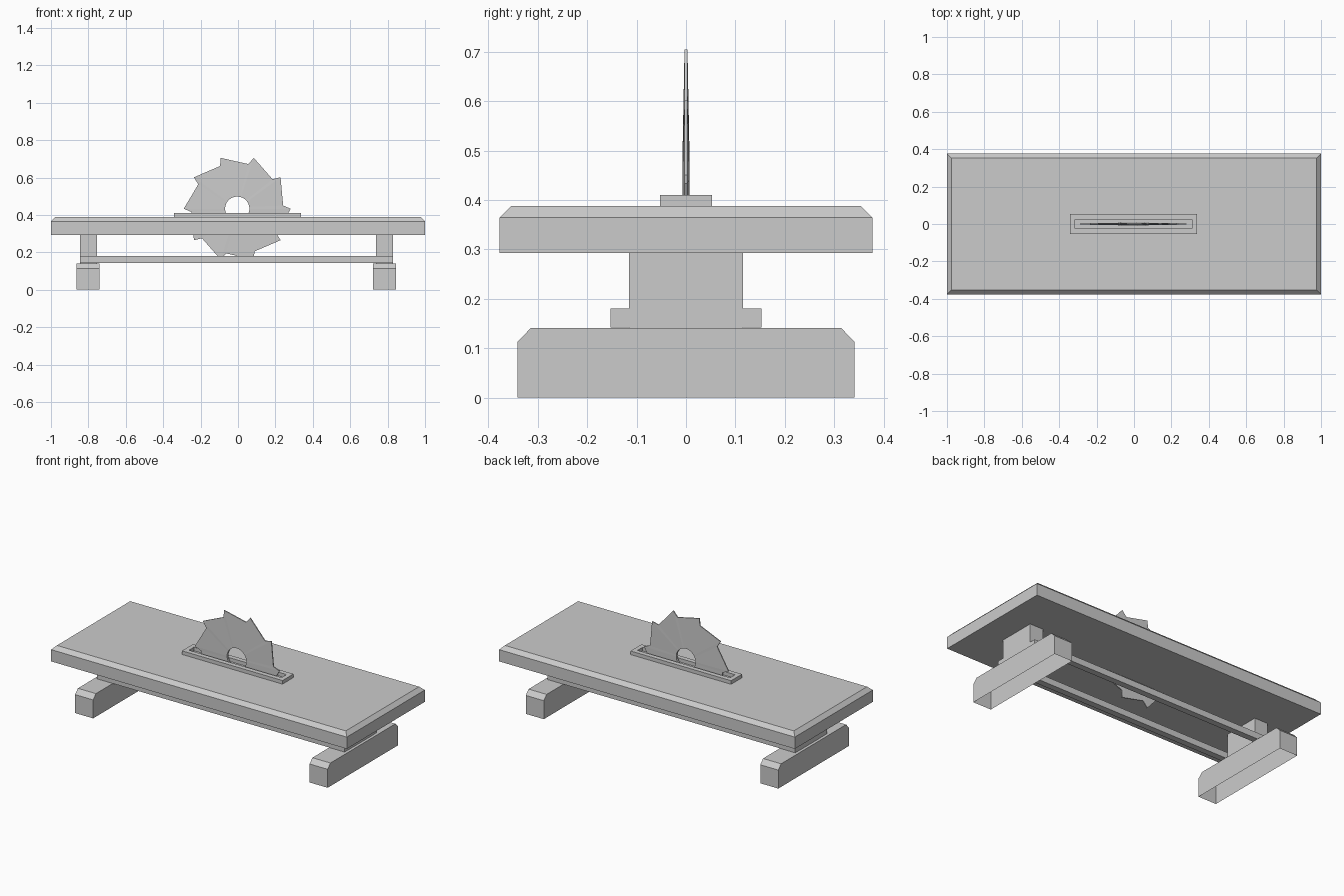
import bpy, bmesh
from math import cos, sin, radians, pi
from mathutils import Vector

default_cube = bpy.data.objects.get("Cube")
if default_cube:
    bpy.data.objects.remove(default_cube)

steel = bpy.data.materials.new("plain_grey")
steel.use_nodes = True
GREY = (0.6, 0.6, 0.6, 1)
steel.diffuse_color = GREY
steel.node_tree.nodes["Principled BSDF"].inputs["Base Color"].default_value = GREY


def finish(name, bm, location=(0, 0, 0), normals=True):
    if normals:
        bmesh.ops.recalc_face_normals(bm, faces=bm.faces)
    mesh = bpy.data.meshes.new(name)
    bm.to_mesh(mesh)
    bm.free()
    mesh.materials.append(steel)
    obj = bpy.data.objects.new(name, mesh)
    obj.location = location
    bpy.context.collection.objects.link(obj)
    return obj


def box(name, center, size):
    bm = bmesh.new()
    bmesh.ops.create_cube(bm, size=1)
    bmesh.ops.scale(bm, vec=size, verts=bm.verts)
    return finish(name, bm, center)


def ring_plate(name, outer, inner, half_outer, half_inner, location):
    """Flat plate with a hole; thickness may differ at rim and hole."""
    bm = bmesh.new()
    loops = [[bm.verts.new((x, y, h)) for x, y in pts]
             for pts, h in ((outer, half_outer), (inner, half_inner),
                            (inner, -half_inner), (outer, -half_outer))]
    n = len(outer)
    for k in range(4):
        a, b = loops[k], loops[(k + 1) % 4]
        for i in range(n):
            j = (i + 1) % n
            bm.faces.new((a[i], a[j], b[j], b[i]))
    return finish(name, bm, location)


def rectangle(hx, hy):
    return [(-hx, -hy), (hx, -hy), (hx, hy), (-hx, hy)]


# Table top: slab with a chamfered upper rim
bm = bmesh.new()
levels = []
for inset, z in ((0, 0.293), (0, 0.365), (0.023, 0.388)):
    levels.append([bm.verts.new((x, y, z))
                   for x, y in rectangle(1 - inset, 0.377 - inset)])
for low, high in zip(levels, levels[1:]):
    for i in range(4):
        j = (i + 1) % 4
        bm.faces.new((low[i], low[j], high[j], high[i]))
bm.faces.new(levels[0])
bm.faces.new(levels[-1])
finish("table_top", bm)

# Slotted insert around the blade
ring_plate("blade_insert", rectangle(0.34, 0.053), rectangle(0.313, 0.024),
           0.011, 0.011, (-0.002, 0, 0.399))

# Saw blade: ten raked teeth, thicker towards the arbor hole
TEETH, TIP, ROOT, HOLE, STEPS = 10, 0.286, 0.246, 0.065, 3


def polar(radius, degrees):
    return Vector((radius * cos(radians(degrees)), radius * sin(radians(degrees))))


pitch = 360 / TEETH
rim = []
for t in range(TEETH):
    tip = polar(TIP, -t * pitch)
    root = polar(ROOT, -(t + 1) * pitch + 4)
    rim += [tip.lerp(root, s / STEPS) for s in range(STEPS + 1)]
hole = [polar(HOLE, -i * 360 / len(rim)) for i in range(len(rim))]
blade = ring_plate("saw_blade", rim, hole, 0.003, 0.007, (-0.004, 0, 0.433))
blade.rotation_euler.x = pi / 2

# Base frame: feet with chamfered ends and open undersides, legs and rails
BASE_X = -0.009
foot_profile = [(-0.341, 0), (-0.341, 0.113), (-0.314, 0.141),
                (0.314, 0.141), (0.341, 0.113), (0.341, 0)]
for side, label in ((1, "left"), (-1, "right")):
    bm = bmesh.new()
    near, far = ([bm.verts.new((dx, y, z)) for y, z in foot_profile]
                 for dx in (-0.061, 0.061))
    bm.faces.new(near[::-1])
    bm.faces.new(far)
    for i in range(len(foot_profile) - 1):
        bm.faces.new((near[i], near[i + 1], far[i + 1], far[i]))
    # orient outward from the middle of the open shell
    middle = Vector((0, 0, 0.06))
    bm.normal_update()
    for face in bm.faces:
        if face.normal.dot(face.calc_center_median() - middle) < 0:
            face.normal_flip()
    finish(label + "_foot", bm, (BASE_X + side * 0.793, 0, 0), normals=False)
    box(label + "_leg", (BASE_X + side * 0.791, 0, 0.217), (0.091, 0.23, 0.152))

for side, label in ((-1, "front"), (1, "back")):
    box(label + "_rail", (BASE_X, side * 0.134, 0.161), (1.674, 0.038, 0.038))
